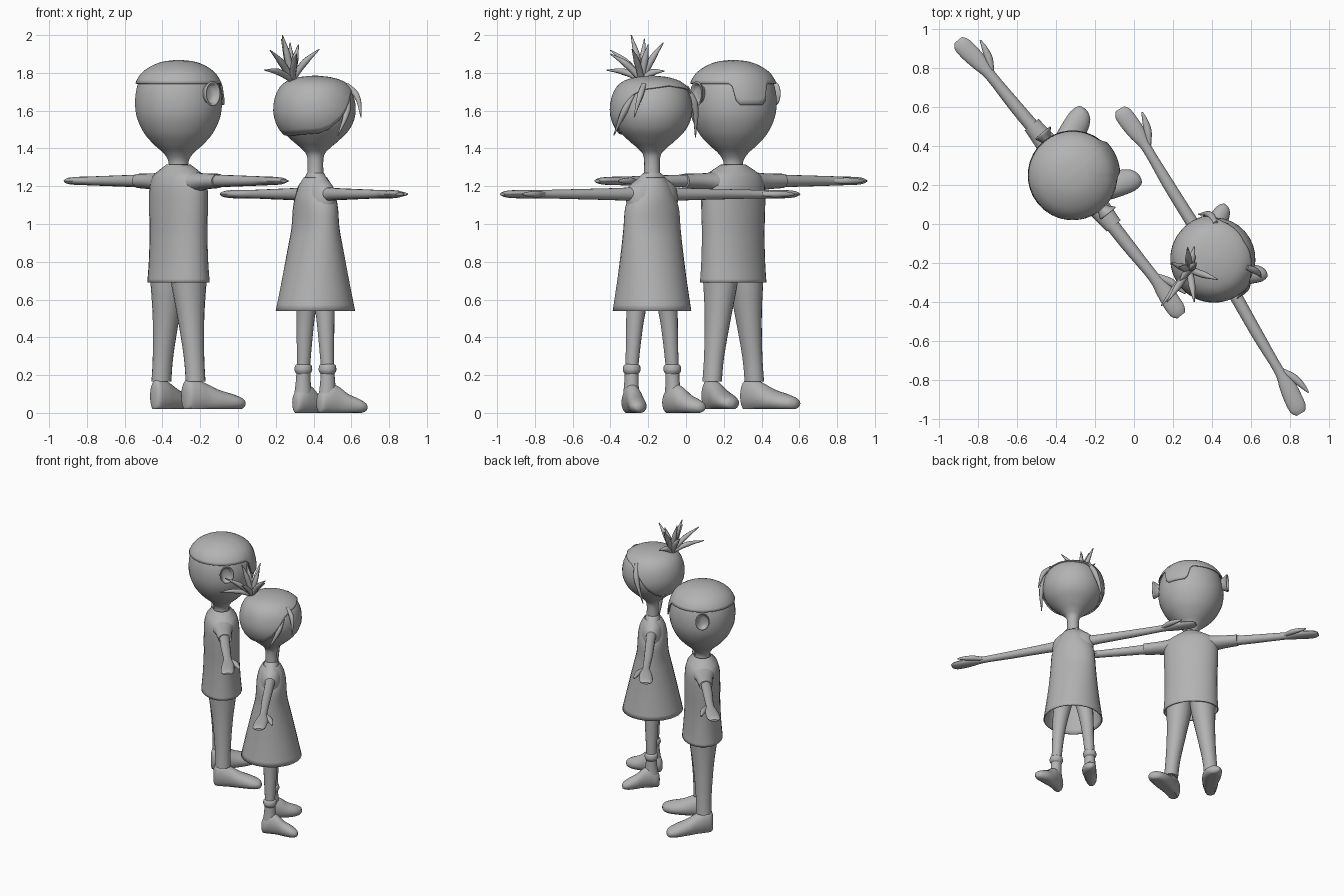
import bpy, bmesh, math
from mathutils import Matrix, Vector

grey = bpy.data.materials.new("plain grey")
grey.diffuse_color = (0.45, 0.45, 0.45, 1)
# figures are modelled facing +x, then turned and placed
BOY = Matrix.Translation((-0.315, 0.25, 0)) @ Matrix.Rotation(math.radians(39), 4, 'Z')
GIRL = Matrix.Translation((0.41, -0.18, 0)) @ Matrix.Rotation(math.radians(30.7), 4, 'Z')


def dense(pts, k):
    """Catmull-Rom resampling of a list of tuples."""
    pts = [Vector(p) for p in pts]
    out = []
    for i in range(len(pts) - 1):
        a, b = pts[max(i - 1, 0)], pts[i]
        c, d = pts[i + 1], pts[min(i + 2, len(pts) - 1)]
        for j in range(k):
            t = j / k
            out.append(0.5 * (2 * b + (c - a) * t + (2 * a - 5 * b + 4 * c - d) * t * t
                              + (3 * b - a - 3 * c + d) * t ** 3))
    return out + [pts[-1]]


def finish(name, bm, mat, thick=0):
    bmesh.ops.remove_doubles(bm, verts=bm.verts, dist=1e-5)
    bmesh.ops.recalc_face_normals(bm, faces=bm.faces)
    me = bpy.data.meshes.new(name)
    bm.to_mesh(me)
    bm.free()
    me.shade_smooth()
    me.set_sharp_from_angle(angle=math.radians(45))
    me.materials.append(grey)
    ob = bpy.data.objects.new(name, me)
    ob.matrix_world = mat
    bpy.context.collection.objects.link(ob)
    if thick:
        m = ob.modifiers.new("thickness", 'SOLIDIFY')
        m.thickness = thick
    return ob


def tube(name, mat, axis, secs, side=1, n=20, k=4, floor=None, caps=(True, True), thick=0):
    """Loft ellipses: (along axis, centre 1, centre 2, radius 1, radius 2)."""
    bm = bmesh.new()
    rings = []
    for s in dense(secs, k):
        ring = []
        for i in range(n):
            a = 2 * math.pi * i / n
            u = s[1] + max(s[3], 0) * math.cos(a)
            v = s[2] + max(s[4], 0) * math.sin(a)
            p = {'z': (u, v, s[0]), 'y': (u, s[0], v), 'x': (s[0], u, v)}[axis]
            z = p[2] if floor is None else max(p[2], floor)
            ring.append(bm.verts.new((p[0], p[1] * side, z)))
        rings.append(ring)
    for a, b in zip(rings, rings[1:]):
        for i in range(n):
            bm.faces.new((a[i], a[(i + 1) % n], b[(i + 1) % n], b[i]))
    for end, cap in zip((rings[0], rings[-1]), caps):
        if cap:
            bm.faces.new(end)
    return finish(name, bm, mat, thick)


def hair_shell(name, mat, profile, line, n=72, rows=14):
    """Shell hugging the head from the crown down to the hairline."""
    prof = dense(profile, 8)
    bm = bmesh.new()
    cols = []
    for i in range(n):
        a = 2 * math.pi * i / n
        zl = line((math.degrees(a) + 180) % 360 - 180)
        j = next(q for q in range(1, len(prof)) if prof[q][0] <= zl)
        f = j - 1 + (prof[j - 1][0] - zl) / (prof[j - 1][0] - prof[j][0])
        col = []
        for r in range(rows + 1):
            g = f * r / rows
            q = min(int(g), len(prof) - 2)
            z, rad = prof[q].lerp(prof[q + 1], g - q)
            rad += (0.008 + 0.006 * (r / rows) ** 3) * min(1, r)
            z += 0.009 * (1 - r / rows)
            col.append(bm.verts.new((rad * math.cos(a), rad * math.sin(a), z)))
        cols.append(col)
    for i in range(n):
        a, b = cols[i], cols[(i + 1) % n]
        for r in range(rows):
            bm.faces.new((a[r], b[r], b[r + 1], a[r + 1]))
    return finish(name, bm, mat, 0.008)


def strand(name, mat, pts, radii):
    cu = bpy.data.curves.new(name, 'CURVE')
    cu.dimensions, cu.bevel_depth, cu.bevel_resolution, cu.resolution_u = '3D', 1, 2, 6
    cu.use_fill_caps = True
    sp = cu.splines.new('BEZIER')
    sp.bezier_points.add(len(pts) - 1)
    for bp, p, r in zip(sp.bezier_points, pts, radii):
        bp.co, bp.radius = p, r
        bp.handle_left_type = bp.handle_right_type = 'AUTO'
    cu.materials.append(grey)
    ob = bpy.data.objects.new(name, cu)
    ob.matrix_world = mat
    bpy.context.collection.objects.link(ob)


def head(name, mat, profile):
    tube(name, mat, 'z', [(z, 0, 0, r, r) for z, r in profile], n=32)


def arm(who, mat, z, side, r):
    tube(who + "_arm", mat, 'y', [
        (0.08, 0, z, r * 1.3, r * 1.3), (0.2, 0, z, r * 1.1, r * 1.1), (0.45, -0.005, z, r, r * 0.9),
        (0.66, -0.005, z, r * 0.85, r * 0.75), (0.75, -0.008, z, 0.042, 0.023),
        (0.82, -0.015, z, 0.047, 0.022), (0.88, -0.02, z, 0.044, 0.018),
        (0.91, -0.02, z, 0.025, 0.008)], side, n=16)
    tube(who + "_thumb", mat, 'y', [
        (0.67, 0.012, z, 0.012, 0.012), (0.73, 0.04, z, 0.022, 0.018),
        (0.79, 0.058, z, 0.015, 0.014), (0.838, 0.068, z, 0.004, 0.005)], side, n=10)


# ---- boy ----
boy_head = [(1.86, 0), (1.852, 0.08), (1.825, 0.148), (1.785, 0.195), (1.72, 0.222), (1.64, 0.231),
            (1.56, 0.22), (1.48, 0.182), (1.42, 0.13), (1.375, 0.08), (1.33, 0.053), (1.27, 0.055)]
head("boy_head", BOY, boy_head)


def boy_line(az):
    # straight band with a fringe dipping to one side
    return 1.745 - 0.115 * max(0, min(1, 2 * (1 - ((az + 15) / 26) ** 2)))


hair_shell("boy_hair", BOY, boy_head, boy_line)
tube("shirt", BOY, 'z', [
    (1.315, 0, 0, 0.062, 0.068), (1.285, 0, 0, 0.085, 0.125), (1.25, 0, 0, 0.108, 0.175),
    (1.19, 0, 0, 0.122, 0.193), (1.08, 0, 0, 0.125, 0.193), (0.95, 0, 0, 0.125, 0.188),
    (0.8, 0, 0, 0.132, 0.19), (0.69, 0, 0, 0.142, 0.196)], n=28, caps=(False, False), thick=0.008)
for s in (1, -1):
    # cupped ear
    tube("boy_ear", BOY, 'y', [
        (0.2, 0.01, 1.685, 0.02, 0.035), (0.235, 0.012, 1.69, 0.032, 0.05),
        (0.262, 0.018, 1.69, 0.05, 0.066), (0.268, 0.018, 1.69, 0.043, 0.058),
        (0.245, 0.012, 1.69, 0.026, 0.04), (0.24, 0.012, 1.69, 0.005, 0.005)], s)
    arm("boy", BOY, 1.228, s, 0.034)
    tube("sleeve", BOY, 'y', [
        (0.1, 0, 1.215, 0.085, 0.065), (0.2, 0, 1.224, 0.06, 0.045),
        (0.335, 0, 1.228, 0.046, 0.038)], s)
    tube("trouser_leg", BOY, 'z', [
        (0.78, 0, 0.085, 0.11, 0.095), (0.67, 0, 0.088, 0.095, 0.086), (0.5, 0, 0.105, 0.072, 0.068),
        (0.3, 0, 0.13, 0.056, 0.052), (0.165, 0, 0.144, 0.054, 0.05)], s)
    tube("boy_shoe", BOY, 'x', [
        (-0.065, 0.13, 0.085, 0.02, 0.05), (-0.05, 0.132, 0.09, 0.044, 0.085),
        (0, 0.14, 0.09, 0.055, 0.09), (0.05, 0.15, 0.08, 0.06, 0.08),
        (0.12, 0.17, 0.065, 0.068, 0.06), (0.2, 0.195, 0.055, 0.067, 0.045),
        (0.25, 0.21, 0.05, 0.045, 0.03), (0.266, 0.212, 0.048, 0.01, 0.01)], s, floor=0.02)

# ---- girl ----
girl_head = [(1.777, 0), (1.77, 0.08), (1.748, 0.148), (1.705, 0.19), (1.64, 0.211), (1.57, 0.21),
             (1.5, 0.18), (1.44, 0.122), (1.4, 0.075), (1.36, 0.045), (1.28, 0.042), (1.2, 0.05)]
head("girl_head", GIRL, girl_head)


def girl_line(az):
    # open face, dropping to the nape behind the cheeks
    a, pts = abs(az), [(0, 1.735), (45, 1.715), (62, 1.68), (85, 1.55), (100, 1.5), (115, 1.48), (181, 1.465)]
    for (p, zp), (q, zq) in zip(pts, pts[1:]):
        if p <= a < q:
            return zp + (zq - zp) * (a - p) / (q - p)


hair_shell("girl_hair", GIRL, girl_head, girl_line)
# side locks framing the face
strand("right_lock", GIRL, [(0.12, -0.12, 1.735), (0.155, -0.165, 1.68), (0.16, -0.205, 1.565)], (0.015, 0.017, 0.003))
strand("left_lock", GIRL, [(0.1, 0.15, 1.725), (0.1, 0.2, 1.64), (0.05, 0.238, 1.46)], (0.015, 0.02, 0.003))
strand("cheek_lock", GIRL, [(0.1, -0.165, 1.7), (0.07, -0.21, 1.6), (0.0, -0.235, 1.47)], (0.012, 0.018, 0.003))
# spiky tuft at the back of the crown
root = Vector((0.285, -0.235, 1.765))
for tip in [(0.235, -0.29, 2.0), (0.275, -0.12, 1.96), (0.43, -0.285, 1.925), (0.14, -0.42, 1.815),
            (0.17, -0.4, 1.92), (0.19, -0.2, 1.9), (0.31, -0.4, 1.9), (0.23, -0.22, 1.98),
            (0.32, -0.2, 1.95), (0.31, -0.115, 1.81)]:
    tip = Vector(tip)
    mid = root.lerp(tip, 0.5) + Vector((0, 0, 0.015))
    strand("tuft_spike", Matrix(), [root, mid, tip], (0.018, 0.018, 0.003))

tube("girl_shoulders", GIRL, 'z', [
    (1.27, 0, 0, 0.043, 0.048), (1.235, 0, 0, 0.055, 0.09), (1.2, 0, 0, 0.072, 0.135),
    (1.15, 0, 0, 0.085, 0.152), (1.08, 0, 0, 0.09, 0.145)])
tube("dress", GIRL, 'z', [
    (1.245, 0, 0, 0.06, 0.07), (1.2, 0, 0, 0.085, 0.1), (1.14, 0, 0, 0.1, 0.13),
    (1.08, 0, 0, 0.105, 0.155), (0.98, 0, 0, 0.112, 0.163), (0.88, 0, 0, 0.135, 0.17),
    (0.72, 0, 0, 0.172, 0.185), (0.54, 0, 0, 0.212, 0.208)], n=28, caps=(False, False), thick=0.008)
for s in (1, -1):
    arm("girl", GIRL, 1.158, s, 0.03)
    tube("girl_leg", GIRL, 'z', [
        (0.72, 0, 0.07, 0.075, 0.07), (0.54, 0, 0.098, 0.052, 0.052),
        (0.4, 0, 0.112, 0.043, 0.041), (0.23, 0, 0.125, 0.034, 0.034)], s, n=16)
    tube("sock_cuff", GIRL, 'z', [
        (0.258, 0, 0.125, 0.033, 0.033), (0.25, 0, 0.125, 0.044, 0.044),
        (0.225, 0, 0.125, 0.047, 0.047), (0.205, 0, 0.125, 0.036, 0.036)], s, n=16)
    tube("boot_ankle", GIRL, 'z', [
        (0.215, 0, 0.125, 0.037, 0.037), (0.15, 0, 0.127, 0.042, 0.038),
        (0.07, 0, 0.128, 0.054, 0.043)], s, n=16)
    tube("boot_foot", GIRL, 'x', [
        (-0.058, 0.125, 0.05, 0.012, 0.03), (-0.045, 0.125, 0.055, 0.036, 0.057),
        (0, 0.13, 0.075, 0.046, 0.08), (0.05, 0.14, 0.068, 0.048, 0.075),
        (0.1, 0.155, 0.048, 0.052, 0.055), (0.155, 0.175, 0.036, 0.05, 0.04),
        (0.19, 0.188, 0.03, 0.03, 0.024), (0.2, 0.19, 0.028, 0.006, 0.008)], s, floor=0.0)
